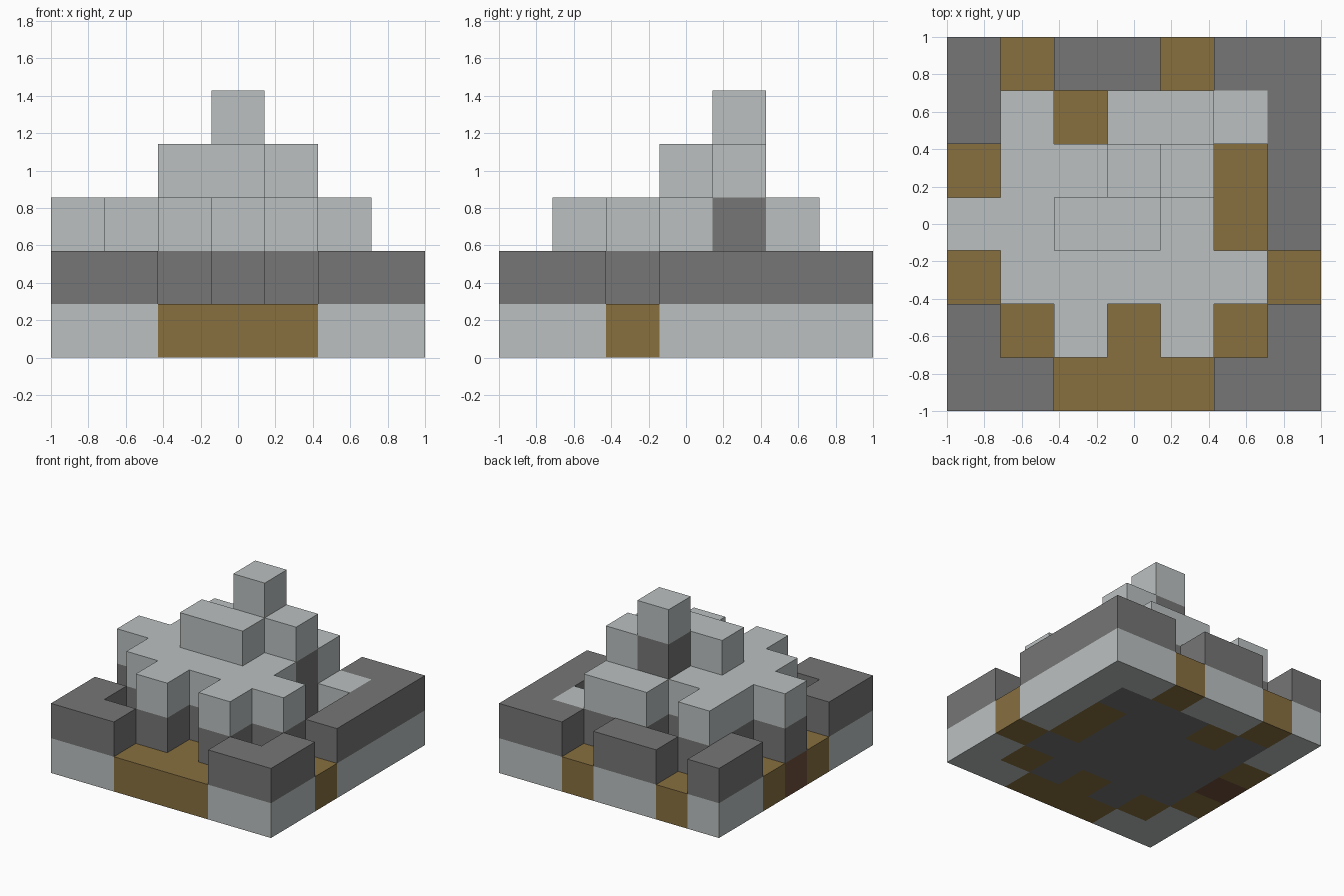
import bpy
import bmesh
from mathutils import Vector

if "Cube" in bpy.data.objects:
    bpy.data.objects.remove(bpy.data.objects["Cube"], do_unlink=True)

N = 7
CELL = 2 / N


def make_material(name, rgb):
    lin = [((c / 255 + 0.055) / 1.055) ** 2.4 for c in rgb]
    mat = bpy.data.materials.new(name)
    mat.use_nodes = True
    mat.diffuse_color = (*lin, 1)
    bsdf = mat.node_tree.nodes["Principled BSDF"]
    bsdf.inputs["Base Color"].default_value = (*lin, 1)
    bsdf.inputs["Roughness"].default_value = 0.9
    return mat


pale = make_material("pale stone", (187, 192, 192))
grey = make_material("dark stone", (118, 118, 118))
earth = make_material("earth brown", (135, 112, 64))
bark = make_material("dark brown", (112, 80, 60))

# Ground plan, back row first: R = rim wall, e = earth path,
# P = pillar on a brown foot, digit = height of a pale-topped column
PLAN = [
    "ReRReRR",
    "R3e332R",
    "e3354eR",
    "P3443eR",
    "e33333e",
    "Re3e3eR",
    "RReeeRR",
]

# Fill the block grid, one part name per block
blocks = {}
for row, line in enumerate(PLAN):
    for x, kind in enumerate(line):
        if kind == "R":
            stack = ["rim_base", "rim_cap"]
        elif kind == "e":
            stack = ["earth_path"]
        elif kind == "P":
            stack = ["pillar_foot", "mound_core", "mound_top"]
        else:
            stack = ["mound_core"] * (int(kind) - 1) + ["mound_top"]
        for z, part in enumerate(stack):
            blocks[x, N - 1 - row, z] = part


def build_part(name, mat):
    """Join the blocks of one part, keeping only their exposed sides."""
    bm = bmesh.new()
    for cell, part in blocks.items():
        if part != name:
            continue
        centre = Vector(cell) + Vector((0.5, 0.5, 0.5))
        for axis in range(3):
            for sign in (-1, 1):
                n = Vector((0, 0, 0))
                n[axis] = sign
                if tuple(int(c + d) for c, d in zip(cell, n)) in blocks:
                    continue
                u = Vector((0, 0, 0))
                u[(axis + 1) % 3] = 0.5
                v = n.cross(u)
                mid = centre + n / 2
                corners = (mid - u - v, mid + u - v, mid + u + v, mid - u + v)
                bm.faces.new([bm.verts.new((p - Vector((N / 2, N / 2, 0))) * CELL)
                              for p in corners])
    bmesh.ops.remove_doubles(bm, verts=bm.verts, dist=0.001)
    mesh = bpy.data.meshes.new(name)
    bm.to_mesh(mesh)
    bm.free()
    mesh.materials.append(mat)
    obj = bpy.data.objects.new(name, mesh)
    bpy.context.collection.objects.link(obj)


for part, mat in (("rim_base", pale), ("rim_cap", grey), ("earth_path", earth),
                  ("pillar_foot", bark), ("mound_core", grey), ("mound_top", pale)):
    build_part(part, mat)
